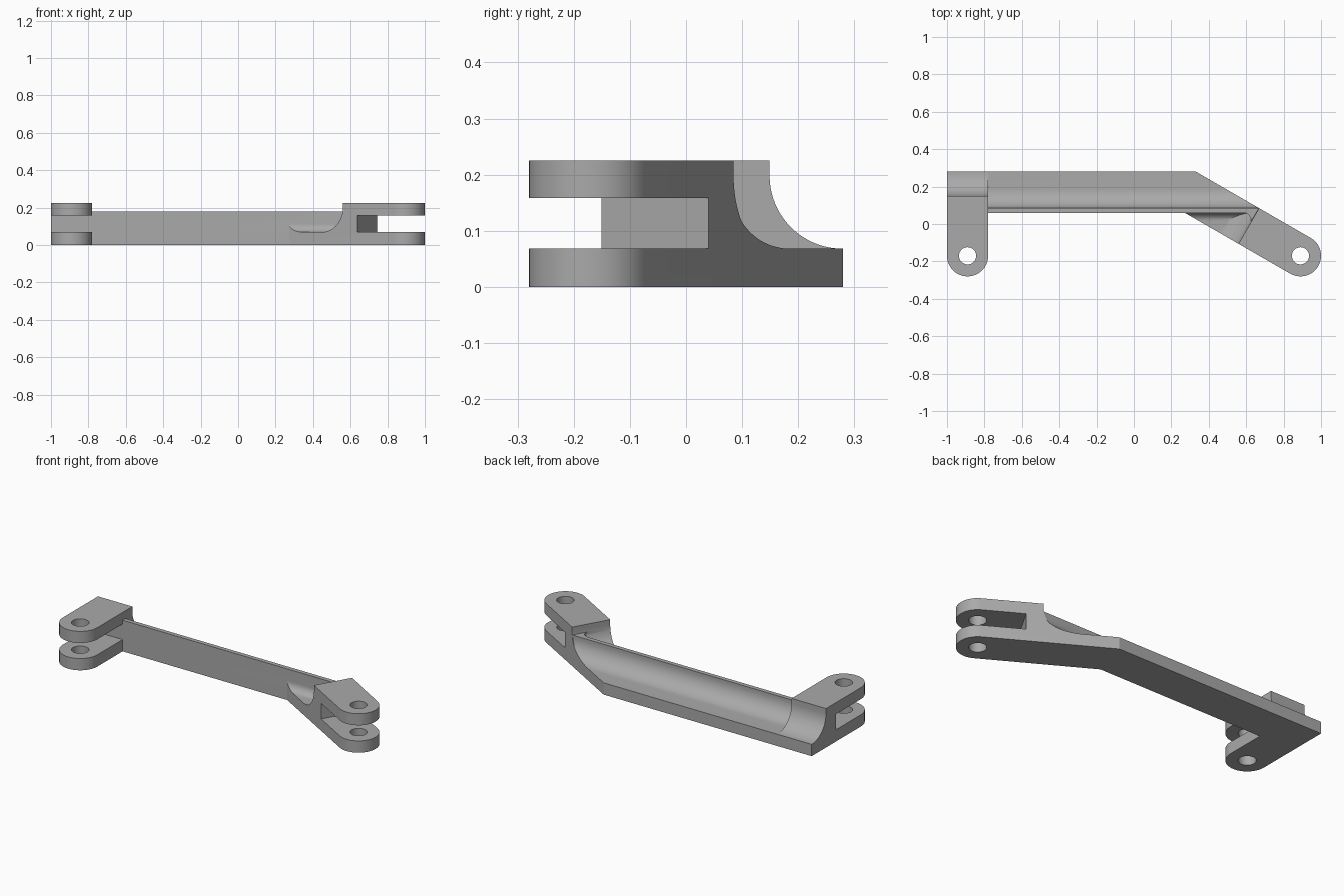
import bpy, bmesh
from math import sin, cos, pi, radians
from mathutils import Vector

if "Cube" in bpy.data.objects:
    bpy.data.objects.remove(bpy.data.objects["Cube"])

HEIGHT, FLOOR, SLOT_TOP, WALL_TOP = 0.225, 0.068, 0.158, 0.18
LUG_R, HOLE_R, LUG_X, LUG_Y = 0.11, 0.046, 0.89, -0.17
WALL_FRONT, WALL_BACK, BACK, BLOCK_X = 0.06, 0.085, 0.28, -0.78
SLOT_REACH, BLOCK_REACH = 0.23, 0.319      # measured from the pin axis
BLOCK_FILLET, CHANNEL_FILLET, POCKET_FILLET = 0.13, 0.1, 0.045
X, Y, Z = Vector((1, 0, 0)), Vector((0, 1, 0)), Vector((0, 0, 1))
LEFT_PIN, RIGHT_PIN = Vector((-LUG_X, LUG_Y, 0)), Vector((LUG_X, LUG_Y, 0))
ALONG = Vector((cos(radians(-30)), sin(radians(-30)), 0))   # angled arm direction
ACROSS = Z.cross(ALONG)

steel = bpy.data.materials.new("plain_grey")
steel.use_nodes = True
steel.diffuse_color = (0.4, 0.4, 0.4, 1)
steel.node_tree.nodes["Principled BSDF"].inputs["Base Color"].default_value = (0.4, 0.4, 0.4, 1)


def arc(cx, cy, r, start, end, steps=20):
    angles = [radians(start + (end - start) * i / steps) for i in range(steps + 1)]
    return [(cx + r * cos(a), cy + r * sin(a)) for a in angles]


def prism(name, points, origin, u, v, w, low, high):
    """Extrude a profile drawn on axes u, v along w from low to high."""
    bm = bmesh.new()
    face = bm.faces.new([bm.verts.new(origin + u * a + v * b + w * low) for a, b in points])
    new = bmesh.ops.extrude_face_region(bm, geom=[face])["geom"]
    bmesh.ops.translate(bm, vec=w * (high - low),
                        verts=[g for g in new if isinstance(g, bmesh.types.BMVert)])
    bmesh.ops.recalc_face_normals(bm, faces=bm.faces)
    mesh = bpy.data.meshes.new(name)
    bm.to_mesh(mesh)
    bm.free()
    mesh.materials.append(steel)
    obj = bpy.data.objects.new(name, mesh)
    bpy.context.collection.objects.link(obj)
    return obj


def combine(target, other, operation):
    mod = target.modifiers.new("combine", 'BOOLEAN')
    mod.operation, mod.solver, mod.object = operation, 'EXACT', other
    bpy.context.view_layer.objects.active = target
    bpy.ops.object.modifier_apply(modifier=mod.name)
    bpy.data.objects.remove(other)


def clearance(name, pin, out, side, low, high):
    """Space behind a fork block, with the block's concave back."""
    edge, r = -BLOCK_REACH, BLOCK_FILLET
    pts = [(edge, 1), (-3, 1), (-3, FLOOR)] + arc(edge - r, FLOOR + r, r, -90, 0) 
    return prism(name, pts, pin, out, Z, side, low, high)


# Outline of the whole link, with a rounded lug at each end
origin = Vector((0, 0, 0))
side_n = RIGHT_PIN.dot(ACROSS)
corner = lambda n, y: ((n - ACROSS.y * y) / ACROSS.x, y)
outline = arc(-LUG_X, LUG_Y, LUG_R, 180, 360, 32) + [(BLOCK_X, WALL_FRONT)]
outline += [corner(side_n - LUG_R, WALL_FRONT)]
outline += arc(LUG_X, LUG_Y, LUG_R, -120, 60, 32)
outline += [corner(side_n + LUG_R, BACK), (-1, BACK)]
link = prism("fork_link", outline, origin, X, Y, Z, 0, HEIGHT)

# Channel, wall and front pocket section, limited by the angled fork block
rp, rc = POCKET_FILLET, CHANNEL_FILLET
section = [(-1, 1), (-1, FLOOR)] + arc(WALL_FRONT - rp, FLOOR + rp, rp, -90, 0, 12)
section += [(WALL_FRONT, WALL_TOP), (WALL_BACK, WALL_TOP)]
section += arc(WALL_BACK + rc, FLOOR + rc, rc, 180, 270) + [(1, FLOOR), (1, 1)]
channel = prism("channel_cutter", section, origin, Y, Z, X, BLOCK_X, 1.5)
combine(channel, clearance("angled_limit", RIGHT_PIN, ALONG, ACROSS, -2, 2), 'INTERSECT')
combine(link, channel, 'DIFFERENCE')

# Concave back of the straight fork block
combine(link, clearance("block_cutter", LEFT_PIN, -Y, X, -0.3, LUG_R + 0.05), 'DIFFERENCE')

# Rounded inner corner between the wall and the angled block
edge_s = RIGHT_PIN.dot(ALONG) - BLOCK_REACH
tip = Vector(((edge_s - ALONG.y * WALL_FRONT) / ALONG.x, WALL_FRONT, 0))
r = 0.04
reach = r * 3 ** 0.5
pts = [(0.01, 0.012), (-reach, 0.012)] + arc(-reach, -r, r, 90, -30, 14)
last = Vector((pts[-1][0], pts[-1][1], 0)) + ALONG * 0.012
pts.append((last.x, last.y))
combine(link, prism("corner_fill", pts, tip, X, Y, Z, 0.03, WALL_TOP), 'UNION')

# Fork slots and pin holes
for pin, out, side in ((LEFT_PIN, -Y, X), (RIGHT_PIN, ALONG, ACROSS)):
    slot = [(-SLOT_REACH, FLOOR), (0.3, FLOOR), (0.3, SLOT_TOP), (-SLOT_REACH, SLOT_TOP)]
    combine(link, prism("slot_cutter", slot, pin, out, Z, side, -0.15, 0.15), 'DIFFERENCE')
    hole = arc(0, 0, HOLE_R, 0, 360, 32)[:-1]
    combine(link, prism("hole_cutter", hole, pin, X, Y, Z, -0.1, 0.5), 'DIFFERENCE')

# Smooth curves, crisp edges
bpy.ops.object.select_all(action='DESELECT')
link.select_set(True)
bpy.context.view_layer.objects.active = link
bpy.ops.object.shade_smooth_by_angle(angle=radians(25))
